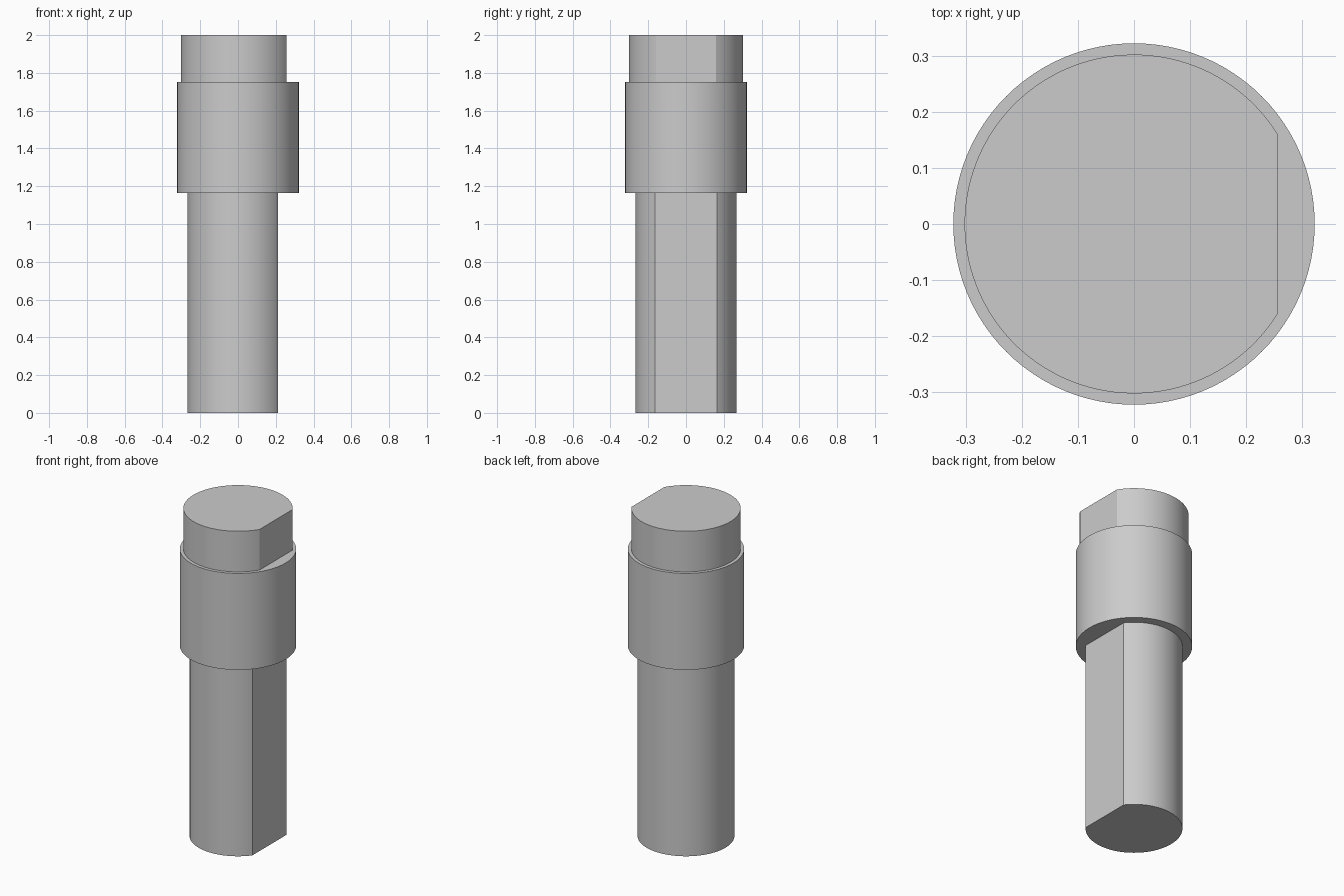
import bpy
import math

if "Cube" in bpy.data.objects:
    bpy.data.objects.remove(bpy.data.objects["Cube"])

steel = bpy.data.materials.new("plain_grey")
steel.use_nodes = True
grey = (0.6, 0.6, 0.6, 1)
steel.diffuse_color = grey
steel.node_tree.nodes["Principled BSDF"].inputs["Base Color"].default_value = grey


def shaft_section(name, radius, bottom, top, flat=None, segments=96):
    """Upright cylinder, optionally with a flat cut on its +x side."""
    start = math.acos(flat / radius) if flat else 0
    sweep = 2 * (math.pi - start)
    count = segments + 1 if flat else segments
    ring = [(radius * math.cos(start + sweep * i / segments),
             radius * math.sin(start + sweep * i / segments))
            for i in range(count)]
    verts = [(x, y, z) for z in (bottom, top) for x, y in ring]
    sides = [(i, (i + 1) % count, count + (i + 1) % count, count + i)
             for i in range(count)]
    caps = [tuple(reversed(range(count))), tuple(range(count, 2 * count))]
    mesh = bpy.data.meshes.new(name)
    mesh.from_pydata(verts, [], sides + caps)
    mesh.materials.append(steel)
    obj = bpy.data.objects.new(name, mesh)
    bpy.context.collection.objects.link(obj)
    bpy.ops.object.select_all(action="DESELECT")
    obj.select_set(True)
    bpy.context.view_layer.objects.active = obj
    bpy.ops.object.shade_smooth_by_angle(angle=math.radians(20))
    return obj


# Long lower shaft with a flat, round collar, short upper end with a flat
shaft_section("lower_shaft", 0.268, 0, 1.163, flat=0.212)
shaft_section("collar", 0.322, 1.163, 1.752)
shaft_section("upper_end", 0.302, 1.752, 2, flat=0.257)
